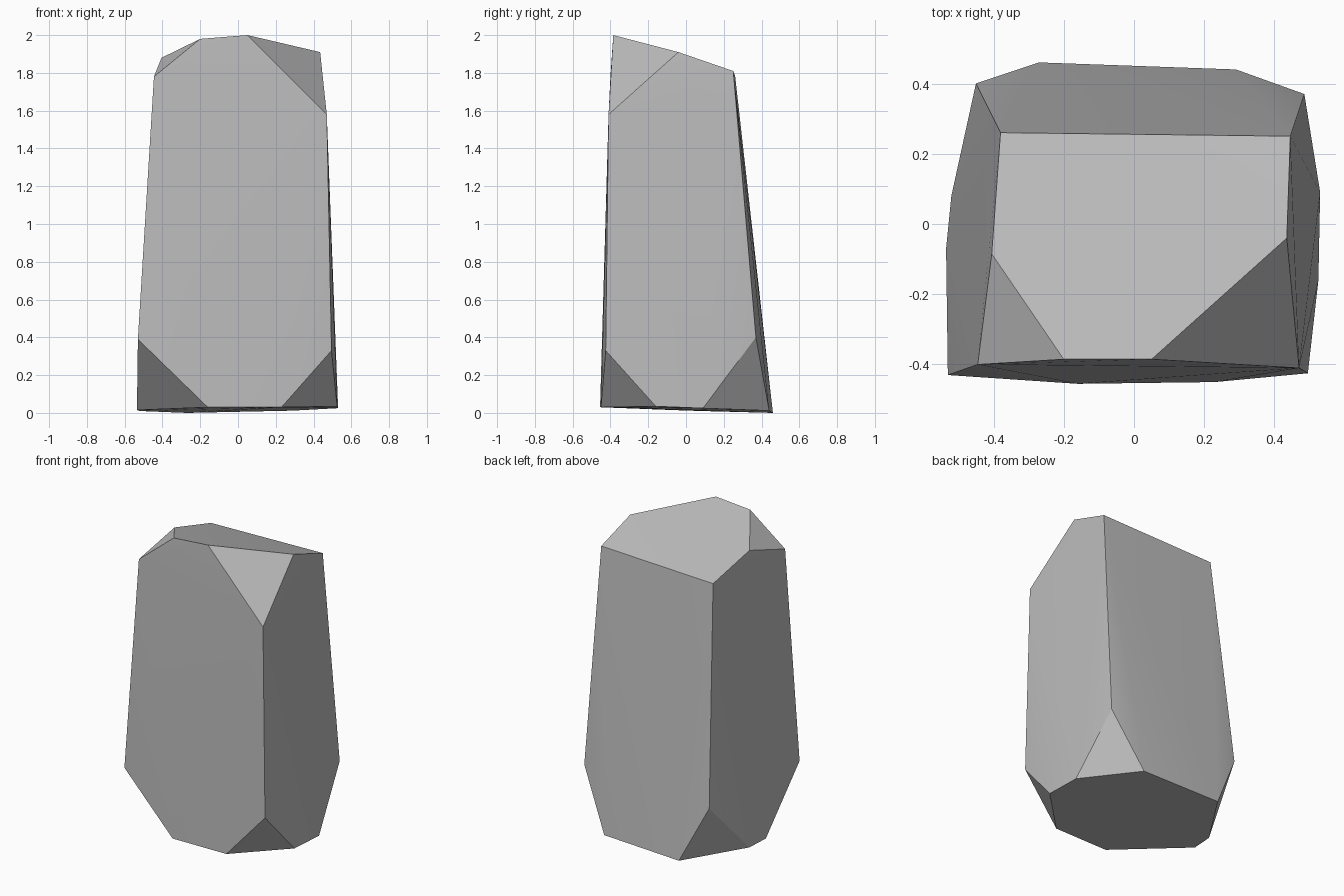
import bpy
import bmesh
import math

cube = bpy.data.objects.get("Cube")
if cube:
    bpy.data.objects.remove(cube, do_unlink=True)

# Stone colour
stone = bpy.data.materials.new("stone_grey")
stone.use_nodes = True
grey = (0.5, 0.5, 0.5, 1)
stone.diffuse_color = grey
bsdf = stone.node_tree.nodes["Principled BSDF"]
bsdf.inputs["Base Color"].default_value = grey
bsdf.inputs["Roughness"].default_value = 0.9

# Sloping crown, with the two front corners chipped off
crown = [
    (-0.20, -0.385, 1.98), (0.05, -0.385, 2.0),
    (0.435, -0.04, 1.91), (0.47, -0.41, 1.58),
    (0.445, 0.25, 1.81), (-0.38, 0.26, 1.785),
    (-0.405, -0.085, 1.88), (-0.445, -0.40, 1.78),
]

# Base corners: each chip has one upper point and two on the ground
base = [
    (-0.53, -0.43, 0.39), (-0.535, -0.07, 0.015), (-0.16, -0.455, 0.03),
    (0.495, -0.425, 0.33), (0.525, -0.16, 0.035), (0.23, -0.45, 0.03),
    (0.485, 0.37, 0.40), (0.53, 0.09, 0.025), (0.29, 0.44, 0.012),
    (-0.45, 0.40, 0.37), (-0.52, 0.08, 0.01), (-0.27, 0.46, 0.0),
]

# Wrap the points into one convex boulder
bm = bmesh.new()
for point in crown + base:
    bm.verts.new(point)
bmesh.ops.convex_hull(bm, input=bm.verts)
bmesh.ops.recalc_face_normals(bm, faces=bm.faces)
mesh = bpy.data.meshes.new("standing_rock")
bm.to_mesh(mesh)
bm.free()
mesh.materials.append(stone)

rock = bpy.data.objects.new("standing_rock", mesh)
bpy.context.collection.objects.link(rock)

# Soften the slight bends inside each facet, keep the chipped edges crisp
bpy.ops.object.select_all(action="DESELECT")
rock.select_set(True)
bpy.context.view_layer.objects.active = rock
bpy.ops.object.shade_smooth_by_angle(angle=math.radians(20))
